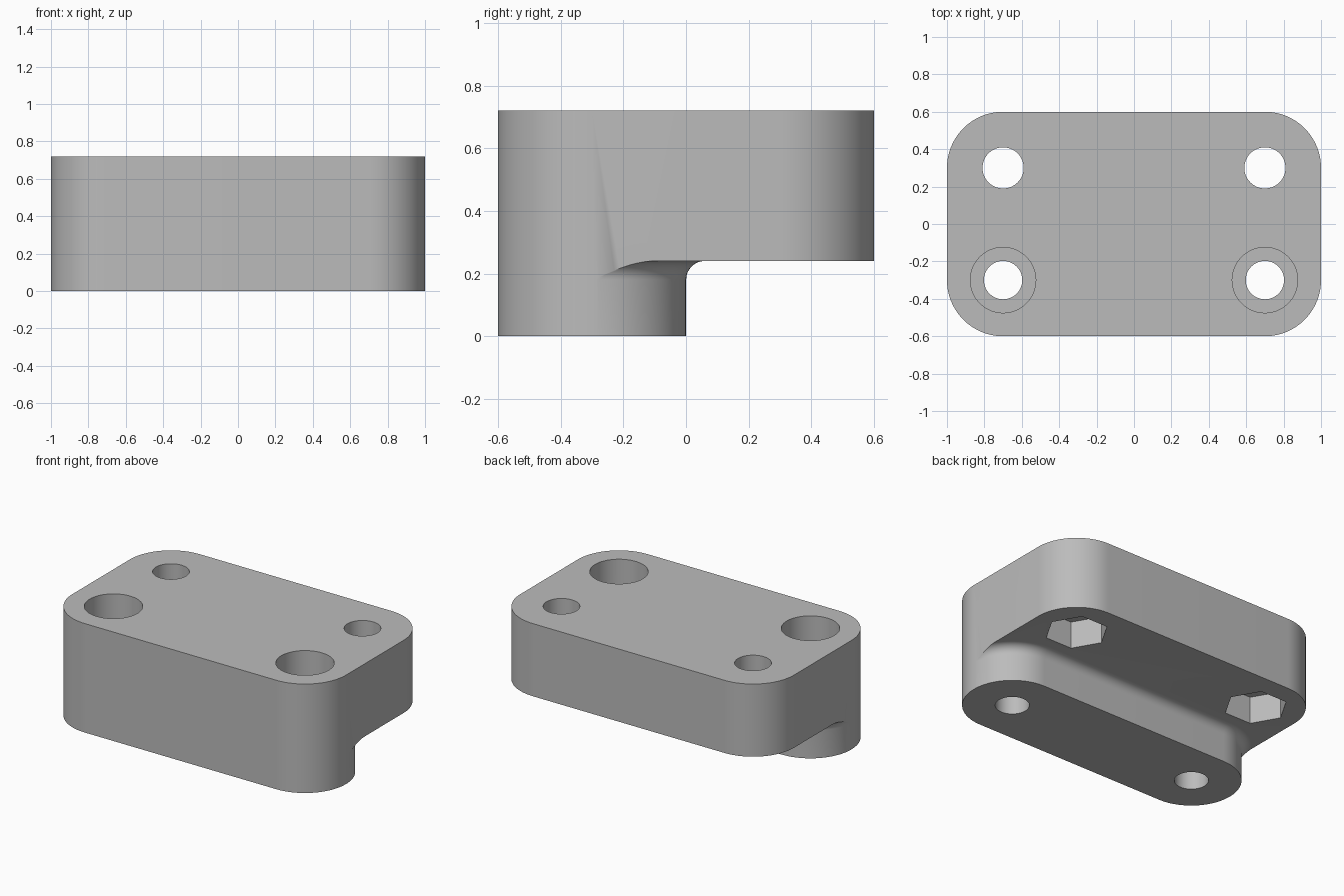
import bpy, bmesh
from math import sin, cos, radians

cube = bpy.data.objects.get("Cube")
if cube:
    bpy.data.objects.remove(cube, do_unlink=True)

HEIGHT, STEP_Z, FILLET = 0.72, 0.24, 0.06
HOLE_X, HOLE_Y, CORNER = 0.7, 0.3, 0.3

grey = bpy.data.materials.new("plain grey")
grey.use_nodes = True
colour = (0.5, 0.5, 0.5, 1)
grey.diffuse_color = colour
grey.node_tree.nodes["Principled BSDF"].inputs["Base Color"].default_value = colour


def arc(cx, cy, r, start, end, n=24):
    """Points on a circular arc, angles in degrees."""
    angles = [radians(start + (end - start) * i / n) for i in range(n + 1)]
    return [(cx + r * cos(a), cy + r * sin(a)) for a in angles]


def loft(name, layers):
    """Closed solid through (z, outline) layers with equal point counts."""
    bm = bmesh.new()
    rings = [[bm.verts.new((x, y, z)) for x, y in pts] for z, pts in layers]
    for low, high in zip(rings, rings[1:]):
        for i in range(len(low)):
            j = (i + 1) % len(low)
            bm.faces.new((low[i], low[j], high[j], high[i]))
    bm.faces.new(rings[0][::-1])
    bm.faces.new(rings[-1])
    bmesh.ops.recalc_face_normals(bm, faces=bm.faces)
    mesh = bpy.data.meshes.new(name)
    bm.to_mesh(mesh)
    bm.free()
    mesh.materials.append(grey)
    obj = bpy.data.objects.new(name, mesh)
    bpy.context.collection.objects.link(obj)
    return obj


def post(name, x, y, r, z0, z1, sides=64):
    """Upright prism with a corner on the x axis."""
    pts = arc(x, y, r, 0, 360, sides)[:-1]
    return loft(name, [(z0, pts), (z1, pts)])


def cut(target, cutter):
    cutter.hide_render = True
    mod = target.modifiers.new(cutter.name, 'BOOLEAN')
    mod.operation, mod.solver, mod.object = 'DIFFERENCE', 'EXACT', cutter
    bpy.context.view_layer.objects.active = target
    bpy.ops.object.modifier_apply(modifier=mod.name)
    bpy.data.objects.remove(cutter, do_unlink=True)


# Full-height block with rounded corners
outline = []
for sx, sy, start in ((1, 1, 0), (-1, 1, 90), (-1, -1, 180), (1, -1, 270)):
    outline += arc(sx * HOLE_X, sy * HOLE_Y, CORNER, start, start + 90)
block = loft("clamp_block", [(0, outline), (HEIGHT, outline)])


# Undercut behind the rounded foot, with a fillet flaring into the underside
def undercut(offset):
    r = CORNER + offset + 0.0005
    return (arc(-HOLE_X, -HOLE_Y, r, 180, 90) + arc(HOLE_X, -HOLE_Y, r, 90, 0)
            + [(2, -HOLE_Y), (2, 1), (-2, 1), (-2, -HOLE_Y)])


layers = [(-0.1, undercut(0))]
for i in range(13):
    t = radians(90 * i / 12)
    layers.append((STEP_Z - FILLET + FILLET * sin(t), undercut(FILLET * (1 - cos(t)))))
cut(block, loft("undercut", layers))

# Counterbored front holes, and back holes with hexagonal nut pockets below
for x in (-HOLE_X, HOLE_X):
    cut(block, post("front_hole", x, -HOLE_Y, 0.1025, -0.1, 1))
    cut(block, post("counterbore", x, -HOLE_Y, 0.175, 0.32, 1))
    cut(block, post("back_hole", x, HOLE_Y, 0.11, -0.1, 1))
    cut(block, post("nut_pocket", x, HOLE_Y, 0.193, 0.1, STEP_Z + 0.18, 6))

# Smooth curved walls, crisp rims
bpy.ops.object.select_all(action='DESELECT')
block.select_set(True)
bpy.context.view_layer.objects.active = block
bpy.ops.object.shade_smooth_by_angle(angle=radians(30))
